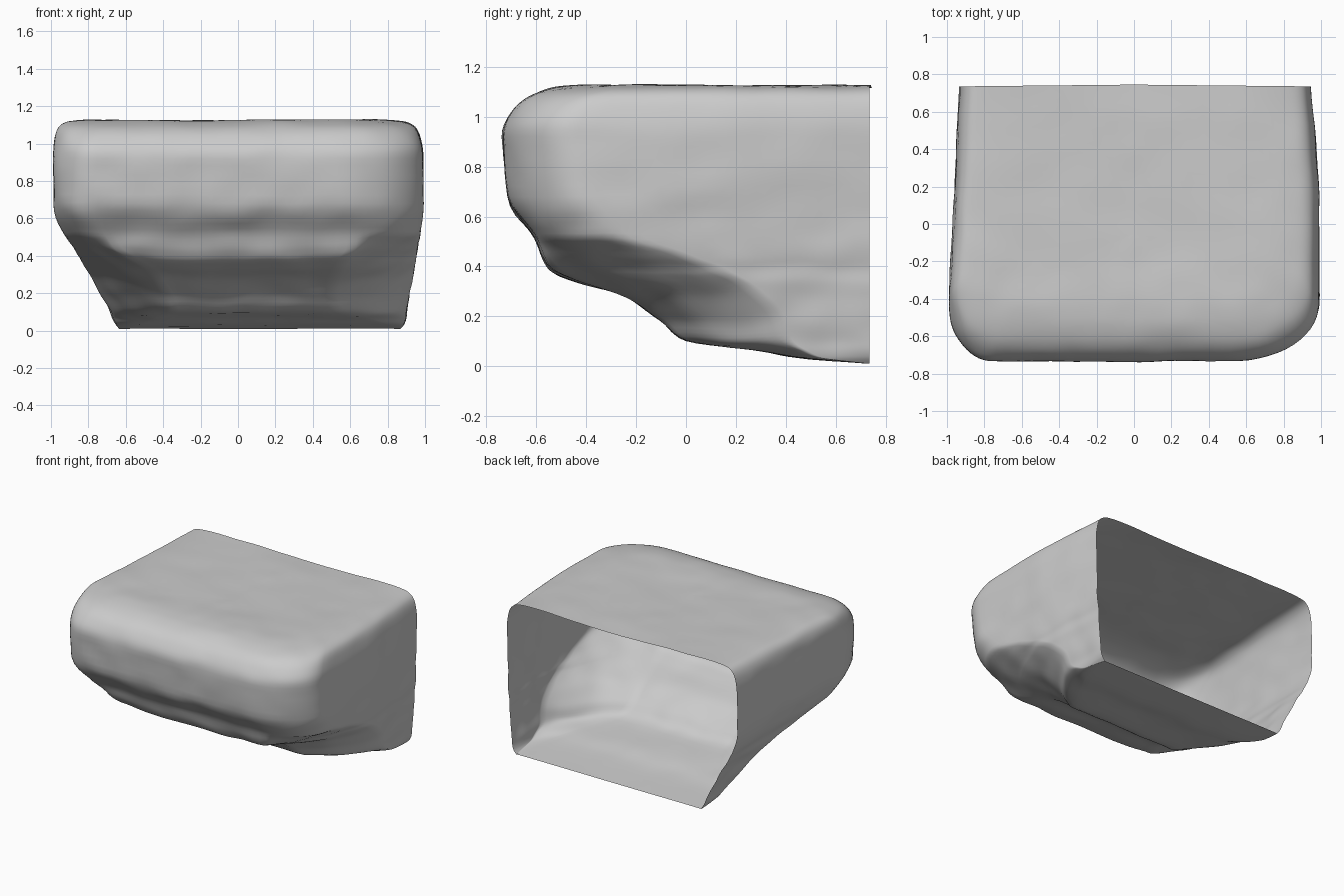
import bpy, bmesh, math
from mathutils import Vector, noise

if "Cube" in bpy.data.objects:
    bpy.data.objects.remove(bpy.data.objects["Cube"])

BACK = 0.735
# U-shaped plan outlines from the bottom to the top:
# height, front y, left x, right x, left corner (rx, ry), right corner (rx, ry)
ROWS = [
    (0.010, 0.73, -0.63, 0.87, 0.02, 0.00, 0.02, 0.00),
    (0.035, 0.45, -0.65, 0.89, 0.12, 0.12, 0.10, 0.10),
    (0.065, 0.29, -0.67, 0.90, 0.22, 0.24, 0.20, 0.18),
    (0.105, 0.00, -0.69, 0.905, 0.34, 0.46, 0.36, 0.40),
    (0.190, -0.11, -0.74, 0.92, 0.36, 0.52, 0.42, 0.48),
    (0.280, -0.24, -0.79, 0.935, 0.36, 0.56, 0.42, 0.54),
    (0.345, -0.43, -0.83, 0.95, 0.32, 0.64, 0.40, 0.65),
    (0.390, -0.53, -0.86, 0.955, 0.27, 0.62, 0.37, 0.66),
    (0.440, -0.57, -0.89, 0.965, 0.22, 0.46, 0.34, 0.56),
    (0.520, -0.605, -0.94, 0.975, 0.22, 0.34, 0.34, 0.36),
    (0.680, -0.715, -0.99, 0.985, 0.24, 0.32, 0.42, 0.34),
    (0.920, -0.735, -0.985, 0.99, 0.24, 0.30, 0.48, 0.30),
    (1.030, -0.69, -0.975, 0.975, 0.24, 0.30, 0.46, 0.29),
    (1.090, -0.61, -0.95, 0.945, 0.24, 0.28, 0.42, 0.28),
    (1.118, -0.50, -0.90, 0.88, 0.24, 0.26, 0.38, 0.26),
    (1.127, -0.38, -0.76, 0.72, 0.22, 0.22, 0.30, 0.22),
    (1.122, -0.20, -0.40, 0.38, 0.10, 0.10, 0.14, 0.10),
    (1.120, -0.05, 0.00, 0.00, 0.00, 0.00, 0.00, 0.00),
]


def blend(rows, i, t):
    """Monotone cubic blend between row i and row i + 1."""
    a, b = rows[i], rows[i + 1]
    p, n = rows[max(i - 1, 0)], rows[min(i + 2, len(rows) - 1)]

    def slope(d0, d1):
        return 2 * d0 * d1 / (d0 + d1) if d0 * d1 > 1e-9 else 0.0

    out = []
    for pa, va, vb, vn in zip(p, a, b, n):
        d = vb - va
        m0, m1 = slope(va - pa, d), slope(d, vn - vb)
        out.append(va + m0 * t + (3 * d - 2 * m0 - m1) * t * t
                   + (m0 + m1 - 2 * d) * t ** 3)
    return out


def outline(row, sides=16, corner=14, front=26):
    z, yf, xl, xr, lx, ly, rx, ry = row
    # Corners are chamfered under the lip and round above it
    w = 0.6 * min(1.0, max(0.0, (0.5 - z) / 0.12))
    arc = []
    for i in range(corner):
        t = i / corner
        a = math.pi / 2 * t
        arc.append((w * t + (1 - w) * (1 - math.cos(a)),
                    w * (1 - t) + (1 - w) * (1 - math.sin(a))))
    arc.append((1.0, 0.0))
    pts = [(xl, BACK + (yf + ly - BACK) * i / sides) for i in range(sides)]
    pts += [(xl + lx * u, yf + ly * v) for u, v in arc[:-1]]
    pts += [(xl + lx + (xr - rx - xl - lx) * i / front, yf) for i in range(front)]
    pts += [(xr - rx * u, yf + ry * v) for u, v in reversed(arc[1:])]
    pts += [(xr, yf + ry + (BACK - yf - ry) * i / sides) for i in range(sides + 1)]
    return [Vector((x, y, z)) for x, y in pts]


def weather(p):
    """Narrow the back, sag the front lip and roughen the stone."""
    x, y, z = p
    high = min(1.0, z / 0.6)
    if x > 0:
        x *= 1 - 0.045 * max(0.0, (y - 0.1) / 0.63) ** 1.5 * high
    else:
        x *= 1 - 0.055 * max(0.0, (y + 0.35) / 1.08) * high
    lip = math.exp(-((z - 0.42) / 0.10) ** 2) * max(0.0, -y / 0.6)
    z -= 0.03 * lip * (1 - (x / 0.7) ** 2) - 0.012 * lip
    n = noise.noise_vector(Vector((x * 2.2, y * 2.6, z * 3.0)) + Vector((3, 7, 1)))
    f = noise.noise_vector(Vector((x * 6, y * 6, z * 8)))
    under = 1.0 if z < 0.6 else max(0.6, 1.6 - z)
    d = (n * 0.012 + f * 0.009) * under
    near_back = min(1.0, max(0.0, (BACK - y) / 0.1))
    flat = min(1.0, z / 0.1)
    bulge = 0.014 * (1 - abs(x)) * max(0.0, y) * high
    return Vector((x + d.x, y + d.y * near_back + bulge, max(0.0, z + d.z * flat * 0.8)))


# Open-backed boulder shell
bm = bmesh.new()
STEPS = 5
levels = [blend(ROWS, i, s / STEPS) for i in range(len(ROWS) - 1) for s in range(STEPS)]
levels.append(ROWS[-1])
grid = [[bm.verts.new(weather(p)) for p in outline(r)] for r in levels]
for lo, hi in zip(grid, grid[1:]):
    for j in range(len(lo) - 1):
        bm.faces.new((lo[j], lo[j + 1], hi[j + 1], hi[j]))
# Weld the top seam, where the last outline closes on itself
bmesh.ops.remove_doubles(bm, verts=bm.verts, dist=0.0005)
bmesh.ops.recalc_face_normals(bm, faces=bm.faces)
bm.normal_update()
if sum(f.normal.z * f.calc_area() for f in bm.faces if f.calc_center_median().z > 1.0) < 0:
    bmesh.ops.reverse_faces(bm, faces=bm.faces)
mesh = bpy.data.meshes.new("rock_ledge")
bm.to_mesh(mesh)
bm.free()
rock = bpy.data.objects.new("rock_ledge", mesh)
bpy.context.collection.objects.link(rock)
for poly in mesh.polygons:
    poly.use_smooth = True
